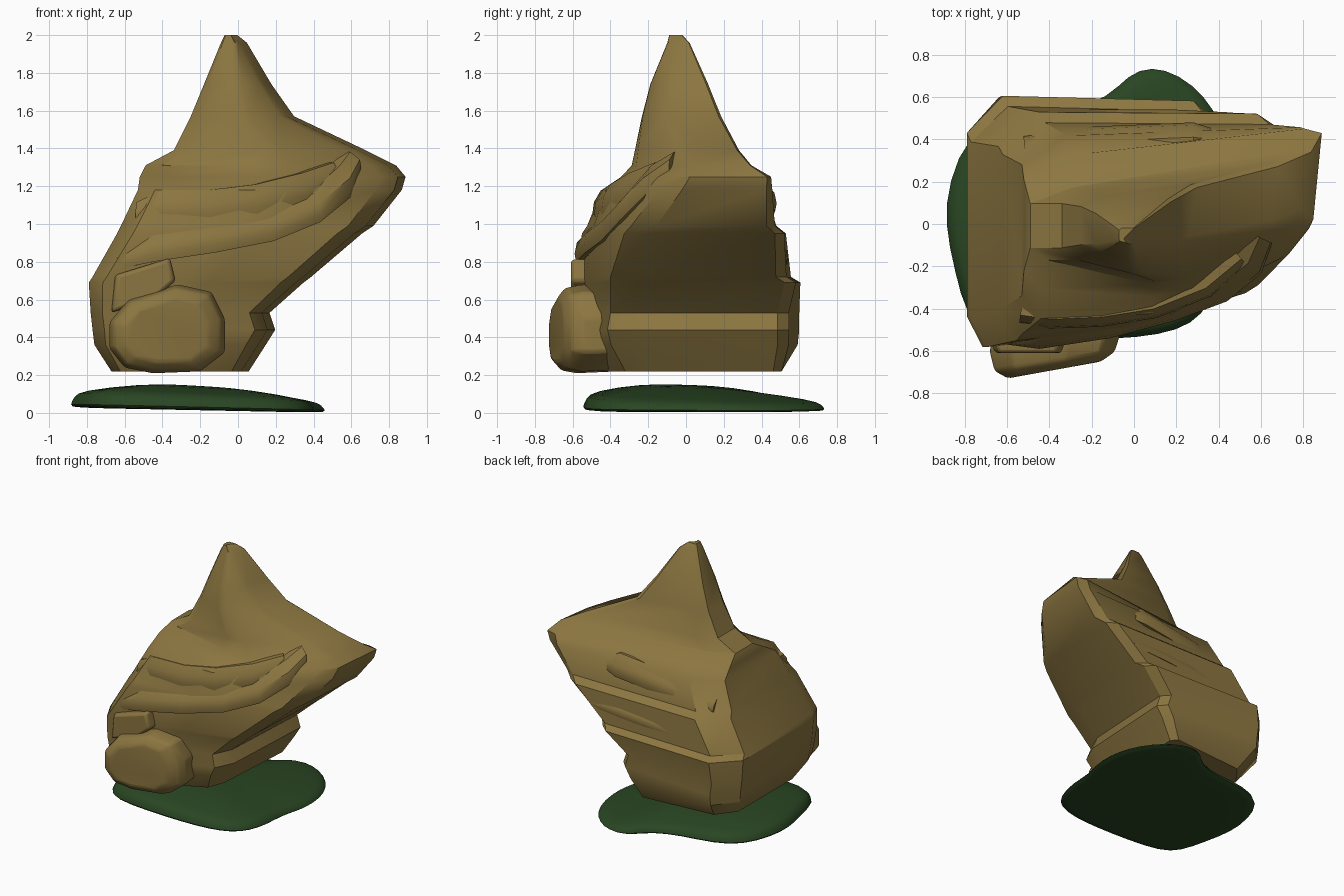
import bpy
import bmesh
import math
from mathutils import Vector

if "Cube" in bpy.data.objects:
    bpy.data.objects.remove(bpy.data.objects["Cube"], do_unlink=True)

# Sizes below are written in hundredths of a unit
UNIT = 0.01


def make_material(name, rgb):
    mat = bpy.data.materials.new(name)
    mat.use_nodes = True
    colour = (*rgb, 1)
    mat.diffuse_color = colour
    shader = next(n for n in mat.node_tree.nodes if n.type == "BSDF_PRINCIPLED")
    shader.inputs["Base Color"].default_value = colour
    shader.inputs["Roughness"].default_value = 0.9
    return mat


stone = make_material("ochre stone", (0.26, 0.18, 0.052))
moss = make_material("dark moss green", (0.022, 0.06, 0.016))


def finish(name, bm, mat, angle=30, bevel=0.0, subdivide=0):
    """Turn a bmesh into a shaded object with its modifiers."""
    bmesh.ops.recalc_face_normals(bm, faces=bm.faces)
    mesh = bpy.data.meshes.new(name)
    bm.to_mesh(mesh)
    bm.free()
    obj = bpy.data.objects.new(name, mesh)
    bpy.context.collection.objects.link(obj)
    mesh.materials.append(mat)
    if bevel:
        mod = obj.modifiers.new("Worn edges", "BEVEL")
        mod.width, mod.segments = bevel, 2
        mod.limit_method, mod.angle_limit = "ANGLE", math.radians(25)
    if subdivide:
        mod = obj.modifiers.new("Soft outline", "SUBSURF")
        mod.levels = mod.render_levels = subdivide
    bpy.ops.object.select_all(action="DESELECT")
    obj.select_set(True)
    bpy.context.view_layer.objects.active = obj
    bpy.ops.object.shade_smooth_by_angle(angle=math.radians(angle))


def loft(rings):
    """Bridge equal-length rings of points and cap both ends."""
    bm = bmesh.new()
    loops = [[bm.verts.new(Vector(p) * UNIT) for p in ring] for ring in rings]
    count = len(loops[0])
    for low, high in zip(loops, loops[1:]):
        for i in range(count):
            j = (i + 1) % count
            bm.faces.new((low[i], low[j], high[j], high[i]))
    bm.faces.new(loops[0][::-1])
    bm.faces.new(loops[-1])
    return bm


def chamfer(corners, shares):
    """Cut each corner of a polygon into two points."""
    points = []
    for i, (corner, share) in enumerate(zip(corners, shares)):
        points.append(corner.lerp(corners[i - 1], share))
        points.append(corner.lerp(corners[(i + 1) % len(corners)], share))
    return points


def rock_ring(z, left, right, front_left, front_mid, front_right, back_right, back_left):
    corners = [Vector((left, front_left, z)),
               Vector(((left + right) / 2, front_mid, z)),
               Vector((right - 5, front_right, z)),
               Vector((right, back_right, z)),
               Vector((left, back_left, z))]
    return chamfer(corners, (0.13, 0.14, 0.14, 0.06, 0.15))


# Leaning rock: height, x limits, then the y of its five corners
levels = [
    (22, -67, 6, -46, -45, -30, 51, 45),
    (36, -76, 15, -55, -50, -38, 54, 60),
    (44, -77, 20, -57, -51, -40, 54, 61),
    (53, -78, 17, -58, -52, -38, 54, 61),
    (69, -79, 35, -59, -52, -38, 58, 61),
    (72, -77, 39, -59, -52, -38, 53, 56),
    (95, -64, 66, -56, -49, -30, 52, 53),
    (99, -62, 72, -53, -48, -26, 47, 48),
    (118, -53, 87, -45, -42, -10, 46, 41),
    (125, -52, 89, -30, -35, -5, 46, 30),
    (131, -49, 84, -15, -31, 2, 36, 14),
    (139, -34, 68, -15, -29, -3, 29, 14),
    (157, -25, 30, -13, -25, -10, 19, 12),
    (174, -18, 18, -12, -20, -11, 12, 8),
    (196, -9, 5, -9, -10, -8, 2, 0),
    (200, -7, 0, -8, -9, -7, -2, -2),
]
finish("rock_body", loft([rock_ring(*row) for row in levels]), stone, 32)


def ledge(name, path, depth, height, lean):
    """Sweep an overhanging wedge along a path; it thins out at both ends."""
    points = [Vector(p) for p in path]
    rings = []
    for i, p in enumerate(points):
        along = points[min(i + 1, len(points) - 1)] - points[max(i - 1, 0)]
        out = Vector((along.y, -along.x, 0)).normalized()
        size = 0.6 if i in (0, len(points) - 1) else 1.0
        section = [(-12, 0), (depth * 0.8, 0), (depth, height / 4),
                   (depth * 0.7, height * 0.6), (-lean, height), (-14, height)]
        rings.append([p + out * o * (size if o > 0 else 1) + Vector((0, 0, u * size))
                      for o, u in section])
    finish(name, loft(rings), stone, 35)


# Tilted strata across the front
ledge("front_lower_ledge", [(-64, -54, 76), (-45, -55, 80), (-12, -50, 85), (18, -42, 91),
                            (42, -33, 101), (57, -21, 114), (63, -8, 128)],
      depth=4, height=17, lean=4)
ledge("front_upper_ledge", [(-54, -45, 102), (-40, -47, 102), (-15, -46, 102),
                            (10, -42, 105), (35, -32, 111), (52, -18, 123)],
      depth=2.5, height=16, lean=2)

# Strata across the back
ledge("back_middle_ledge", [(44, 51, 82), (20, 51, 80), (-20, 51, 77), (-58, 51, 73)],
      depth=3, height=10, lean=1)
ledge("back_upper_ledge", [(36, 43, 109), (28, 44, 107), (-20, 42, 101), (-52, 39, 97)],
      depth=4, height=16, lean=3)


def chunk(name, outline, back, front, profile, slope=0.0):
    """Stone lump: an x-z outline swept along y, scaled by a profile and slanted."""
    flat = [Vector((x, 0, z)) for x, z in outline]
    centre = sum(flat, Vector()) / len(flat)
    rings = []
    for share, scale in profile:
        y = back + (front - back) * share
        ring = [centre.lerp(p, scale) for p in flat]
        rings.append([p + Vector((0, y + slope * share * (p.x - centre.x), 0)) for p in ring])
    finish(name, loft(rings), stone, 40, bevel=0.015)


# Boulder and slab resting on the front right
chunk("front_boulder", [(-60, 24), (-68, 34), (-68, 48), (-58, 60), (-32, 68),
                        (-14, 64), (-7, 50), (-7, 32), (-20, 22), (-45, 21)],
      back=-35, front=-69, profile=((0, 0.95), (0.65, 1), (0.88, 0.93), (1, 0.72)), slope=0.18)
chunk("front_slab", [(-67, 53), (-65, 73), (-36, 82), (-33, 70), (-42, 62)],
      back=-40, front=-61, profile=((0, 1), (0.85, 1), (1, 0.93)))

# Mossy ground patch: lobed outline, domed and tilted
outline = [(46, 26), (43, 44), (33, 60), (21, 70), (8, 74), (-3, 70), (-12, 59), (-32, 53),
           (-60, 51), (-78, 42), (-87, 20), (-89, 0), (-84, -22), (-79, -43), (-68, -52),
           (-40, -54), (-10, -54), (12, -52), (27, -47), (36, -37), (40, -20), (40, -3), (45, 12)]
middle = Vector((-22, 2, 0))


def patch_ring(scale, base, rise):
    ring = []
    for x, y in outline:
        p = middle.lerp(Vector((x, y, 0)), scale)
        tilt = 1 - 0.35 * UNIT * (p.x + p.y)
        p.z = base - 0.02 * p.x + rise * tilt
        ring.append(p)
    return ring


patch = [patch_ring(*row) for row in ((0.5, 1, 0), (0.99, 1, 0), (1.02, 1.4, 0.5), (0.98, 2, 4),
                                      (0.93, 2, 6.2), (0.5, 2, 10), (0.15, 2, 11))]
finish("moss_patch", loft(patch), moss, 50, subdivide=1)
